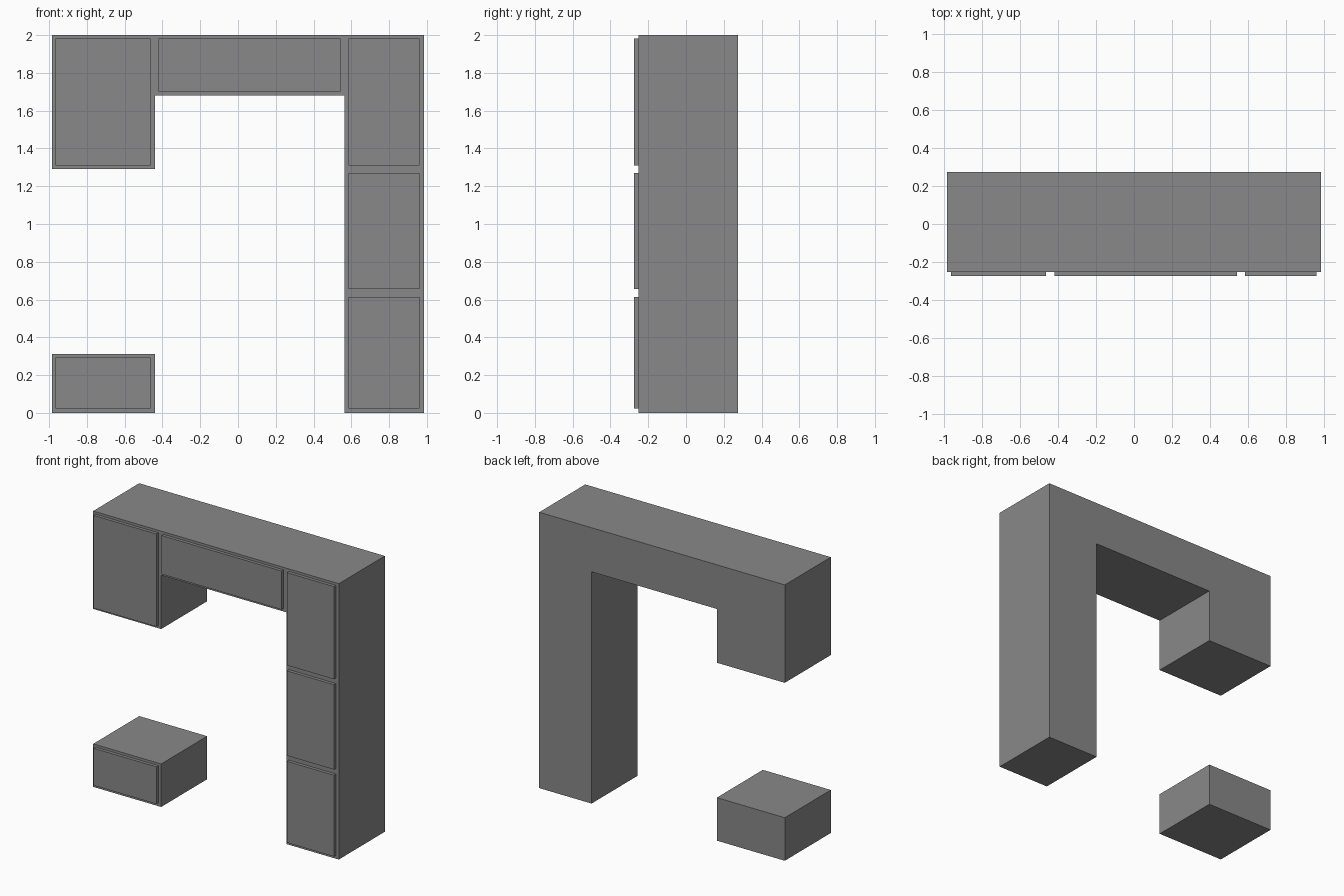
import bpy
import bmesh

cube = bpy.data.objects.get("Cube")
if cube:
    bpy.data.objects.remove(cube, do_unlink=True)

grey = bpy.data.materials.new("plain grey")
grey.use_nodes = True
color = (0.25, 0.25, 0.25, 1)
grey.diffuse_color = color
grey.node_tree.nodes["Principled BSDF"].inputs["Base Color"].default_value = color

FRONT, BACK, DOOR = -0.252, 0.275, -0.275


def extrude_outline(name, outline, y0, y1):
    """Extrude an (x, z) outline from y0 back to y1."""
    bm = bmesh.new()
    face = bm.faces.new([bm.verts.new((x, y0, z)) for x, z in outline])
    out = bmesh.ops.extrude_face_region(bm, geom=[face])
    moved = [v for v in out["geom"] if isinstance(v, bmesh.types.BMVert)]
    bmesh.ops.translate(bm, verts=moved, vec=(0, y1 - y0, 0))
    bmesh.ops.recalc_face_normals(bm, faces=bm.faces)
    mesh = bpy.data.meshes.new(name)
    bm.to_mesh(mesh)
    bm.free()
    mesh.materials.append(grey)
    obj = bpy.data.objects.new(name, mesh)
    bpy.context.collection.objects.link(obj)
    return obj


def box(name, x0, x1, z0, z1, y0, y1):
    return extrude_outline(name, [(x0, z0), (x1, z0), (x1, z1), (x0, z1)], y0, y1)


# Joined carcass: tall column, bridge and hanging cupboard
W, TOP = 0.985, 2.0
INNER_R, INNER_L = -0.44, 0.565
extrude_outline("cabinet_carcass", [
    (-W, TOP), (-W, 1.29), (INNER_R, 1.29), (INNER_R, 1.68),
    (INNER_L, 1.68), (INNER_L, 0), (W, 0), (W, TOP)], FRONT, BACK)

# Separate low base unit
box("base_unit", -W, INNER_R, 0, 0.312, FRONT, BACK)

# Door and drawer fronts
doors = {
    "hanging_cupboard_door": (-0.965, -0.463, 1.31, 1.982),
    "bridge_door": (-0.42, 0.542, 1.702, 1.982),
    "column_upper_door": (0.585, 0.962, 1.31, 1.982),
    "column_middle_door": (0.585, 0.962, 0.655, 1.27),
    "column_lower_door": (0.585, 0.962, 0.024, 0.614),
    "base_drawer_front": (-0.965, -0.463, 0.024, 0.294),
}
for name, bounds in doors.items():
    box(name, *bounds, DOOR, FRONT)
